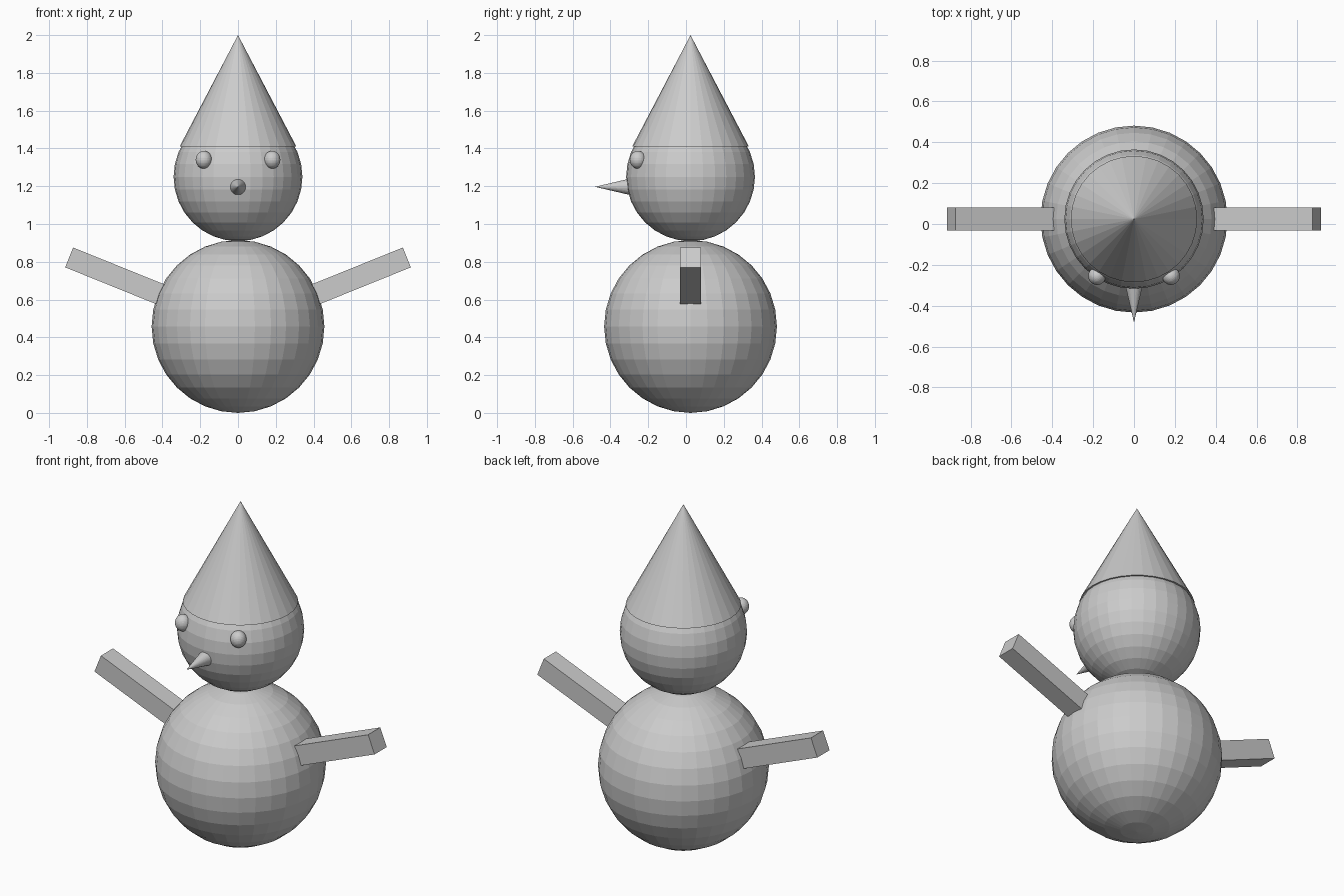
import bpy
from math import radians, cos, sin

cube = bpy.data.objects.get("Cube")
if cube:
    bpy.data.objects.remove(cube, do_unlink=True)

GREY = (0.6, 0.6, 0.6, 1.0)
MID_Y = 0.024

plain_grey = bpy.data.materials.new("plain_grey")
plain_grey.use_nodes = True
plain_grey.diffuse_color = GREY
bsdf = plain_grey.node_tree.nodes["Principled BSDF"]
bsdf.inputs["Base Color"].default_value = GREY
bsdf.inputs["Roughness"].default_value = 0.6


def finish(name):
    obj = bpy.context.object
    obj.name = name
    obj.data.name = name
    obj.data.materials.append(plain_grey)
    return obj


def ball(name, location, radius, stretch=1.0):
    bpy.ops.mesh.primitive_uv_sphere_add(
        segments=32, ring_count=16, radius=radius, location=location)
    obj = finish(name)
    obj.scale.z = stretch
    return obj


def cone(name, base_radius, height, location, tilt=0.0):
    bpy.ops.mesh.primitive_cone_add(
        vertices=32, radius1=base_radius, radius2=0, depth=height,
        location=location, rotation=(tilt, 0, 0))
    return finish(name)


# Stacked body and head
ball("body", (0, MID_Y, 0.4575), 0.4575)
ball("head", (0, MID_Y, 1.25), 0.341)

# Pointed hat, resting on the upper head
hat_base = 1.41
cone("hat", 0.309, 2 - hat_base, (0, MID_Y, (2 + hat_base) / 2))

# Nose pointing forward
nose_tip, nose_base = -0.482, -0.29
cone("nose", 0.045, nose_base - nose_tip,
     (0, (nose_tip + nose_base) / 2, 1.197), radians(90))

# Mirrored eyes and raised arms
arm_length, arm_thickness, arm_angle = 0.6, 0.113, radians(22)
for side, label in ((1, "left"), (-1, "right")):
    ball("eye_" + label, (side * 0.181, -0.255, 1.34), 0.043, 1.1)

    x = 0.894 - cos(arm_angle) * arm_length / 2
    z = 0.823 - sin(arm_angle) * arm_length / 2
    bpy.ops.mesh.primitive_cube_add(
        size=1, location=(side * x, MID_Y, z),
        rotation=(0, -side * arm_angle, 0))
    arm = finish("arm_" + label)
    arm.scale = (arm_length, arm_thickness, arm_thickness)
